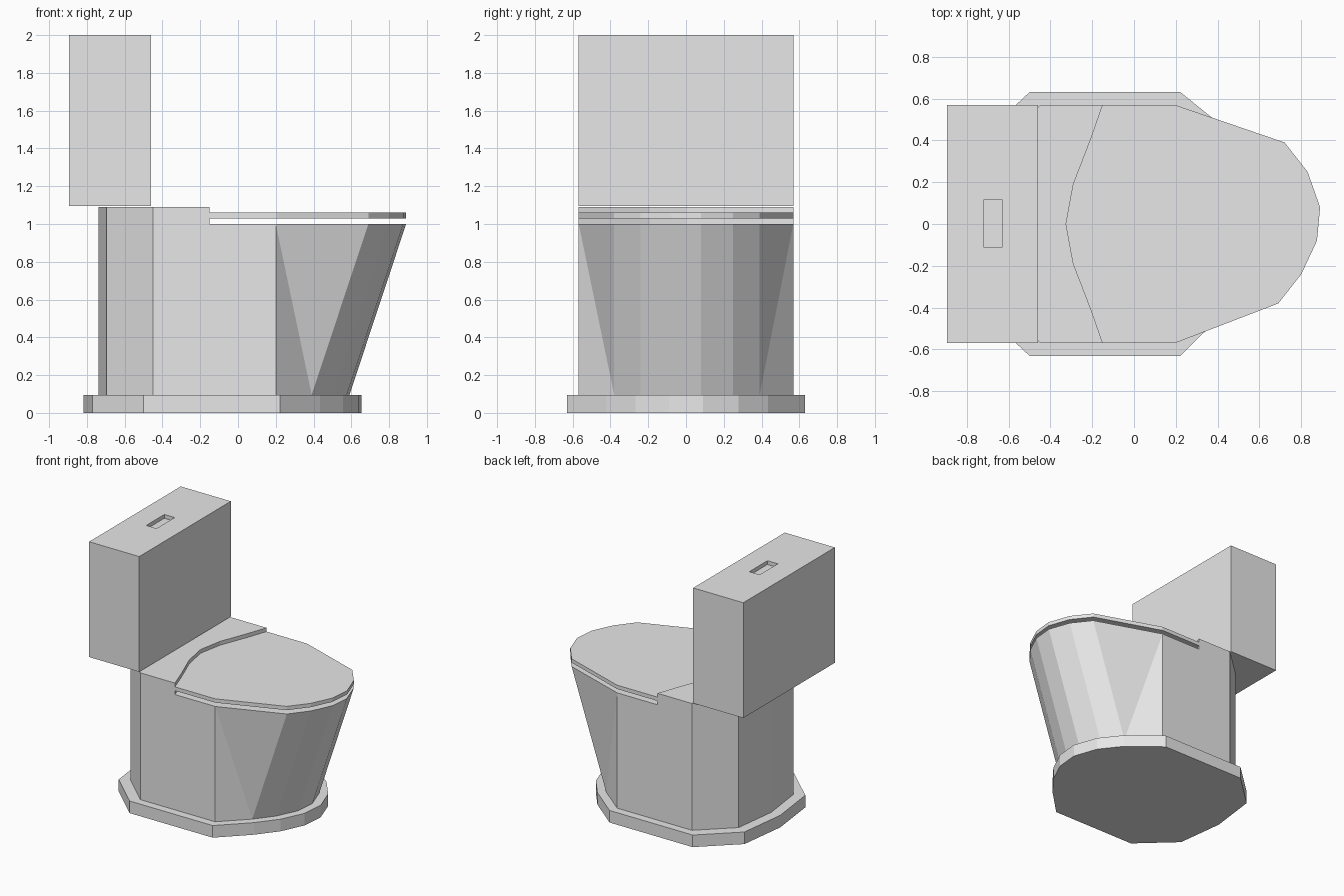
import bpy
import bmesh

default = bpy.data.objects.get("Cube")
if default:
    bpy.data.objects.remove(default, do_unlink=True)

ceramic = bpy.data.materials.new("grey_ceramic")
ceramic.use_nodes = True
COLOUR = (0.8, 0.8, 0.8, 1)
ceramic.diffuse_color = COLOUR
ceramic.node_tree.nodes["Principled BSDF"].inputs["Base Color"].default_value = COLOUR

# Plan outlines, running from the -y side to the +y side
HALF = 0.568
SIDE_X, STEP_X = 0.2, -0.15
RIM, SHELF, FOOT = 1.0, 1.09, 0.095
nose = [(0.69, -0.38), (0.8, -0.24), (0.875, -0.08), (0.89, 0.08), (0.83, 0.25), (0.72, 0.39)]
front = [(STEP_X, -HALF), (SIDE_X, -HALF)] + nose + [(SIDE_X, HALF), (STEP_X, HALF)]
back = [(-0.45, HALF), (-0.695, 0.34), (-0.738, 0), (-0.695, -0.34), (-0.45, -HALF)]
step = [(-0.205, 0.41), (-0.29, 0.19), (-0.325, 0), (-0.29, -0.19), (-0.205, -0.41)]
# The nose leans back towards the floor
lower = [(x - 0.3 if x > SIDE_X else x, y) for x, y in front] + back


def finish(bm, name):
    bmesh.ops.recalc_face_normals(bm, faces=bm.faces[:])
    mesh = bpy.data.meshes.new(name)
    bm.to_mesh(mesh)
    bm.free()
    mesh.materials.append(ceramic)
    obj = bpy.data.objects.new(name, mesh)
    bpy.context.collection.objects.link(obj)
    return obj


def ring(bm, outline, z):
    return [bm.verts.new((x, y, z)) for x, y in outline]


def prism(name, outline, z0, z1):
    bm = bmesh.new()
    face = bm.faces.new(ring(bm, outline, z0))
    out = bmesh.ops.extrude_face_region(bm, geom=[face], use_keep_orig=True)
    for v in out["geom"]:
        if isinstance(v, bmesh.types.BMVert):
            v.co.z = z1
    return finish(bm, name)


# Floor plinth
prism("floor_plinth", [(x * 1.11, y * 1.11) for x, y in lower], 0, FOOT)

# Bowl body: loft from foot to rim, then a raised shelf behind the lid
bm = bmesh.new()
low = ring(bm, lower, FOOT)
top = ring(bm, front + back, RIM)
count, n_front = len(low), len(front)
for i in range(count):
    j = (i + 1) % count
    a, b, c, d = low[i], low[j], top[j], top[i]
    if i == 1:                      # twisted panels at each shoulder
        faces = [(a, b, d), (b, c, d)]
    elif i == n_front - 3:
        faces = [(a, b, c), (a, c, d)]
    else:
        faces = [(a, b, c, d)]
    for f in faces:
        bm.faces.new(f)
bm.faces.new(low)
curve = ring(bm, step, RIM)
bm.faces.new(top[:n_front] + curve)
shelf = bm.faces.new(top[n_front - 1:] + [top[0]] + curve[::-1])
out = bmesh.ops.extrude_face_region(bm, geom=[shelf])
for v in out["geom"]:
    if isinstance(v, bmesh.types.BMVert):
        v.co.z = SHELF
if shelf.is_valid:
    bm.faces.remove(shelf)
finish(bm, "bowl_body")

# Lid floating just above the rim
prism("lid", front + step, 1.03, 1.06)

# Cistern with a sunken flush button in its top
bm = bmesh.new()
bmesh.ops.create_cube(bm, size=1)
for v in bm.verts:
    v.co = (-0.895 if v.co.x < 0 else -0.46, v.co.y * 2 * HALF, 1.095 if v.co.z < 0 else 2)
lid_face = max(bm.faces, key=lambda f: f.calc_center_median().z)
bmesh.ops.inset_individual(bm, faces=[lid_face], thickness=0.1)
for v in lid_face.verts:
    v.co.x = -0.72 if v.co.x < -0.68 else -0.63
    v.co.y = -0.11 if v.co.y < 0 else 0.115
button = bmesh.ops.extrude_discrete_faces(bm, faces=[lid_face])["faces"][0]
for v in button.verts:
    v.co.z -= 0.03
finish(bm, "cistern")
